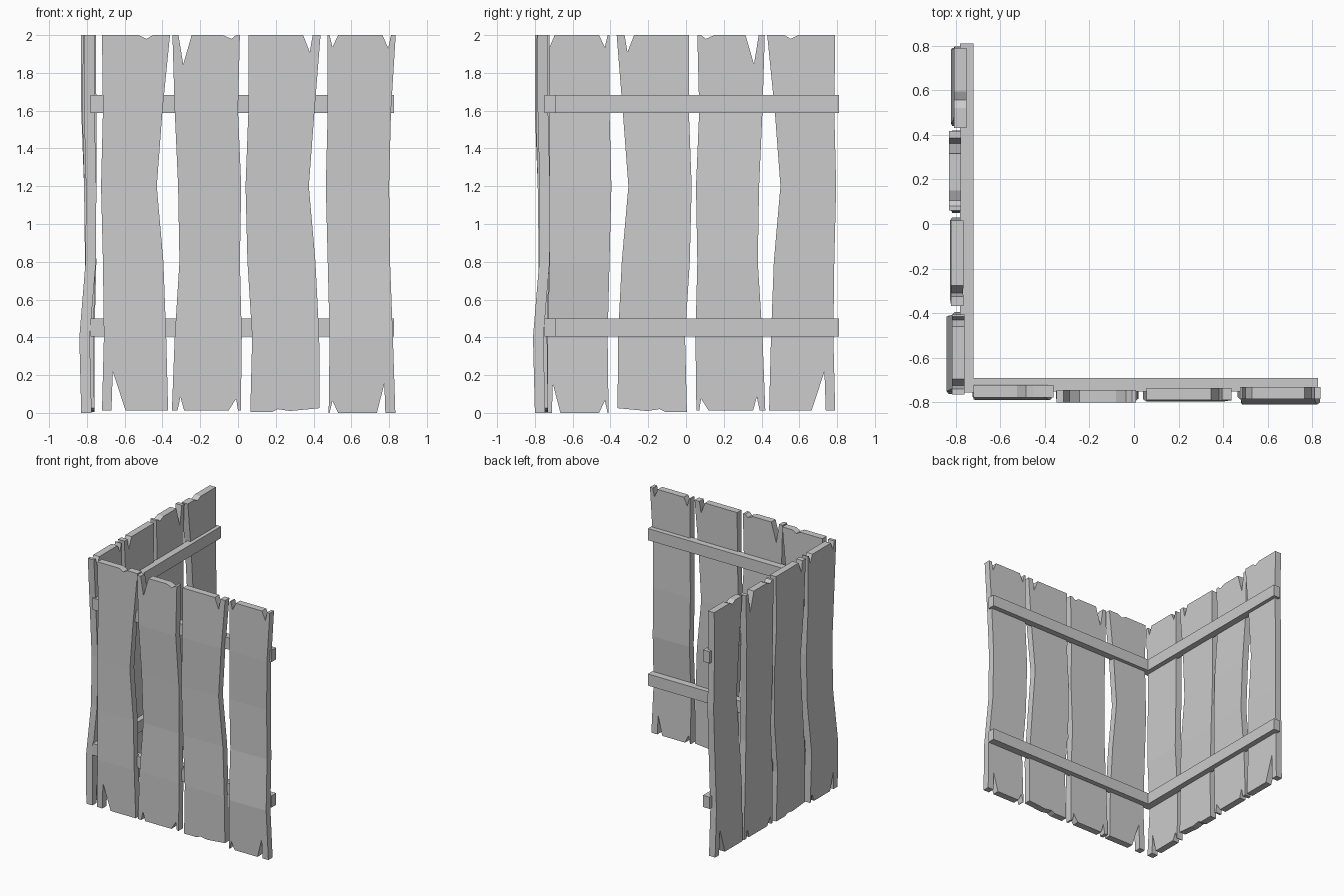
import bpy, bmesh
from mathutils import Matrix

if "Cube" in bpy.data.objects:
    bpy.data.objects.remove(bpy.data.objects["Cube"])

LEVELS = [0.0, 0.4, 0.8, 1.2, 1.6, 2.0]
THICK = 0.055

# Each plank: left/right edge x at each level, front y at each level,
# bottom points (left to right) and top points (right to left)
PLANKS = [
    dict(left=[-.72, -.71, -.715, -.725, -.715, -.72],
         right=[-.37, -.38, -.395, -.43, -.40, -.36],
         bow=[-.785, -.79, -.78, -.775, -.775, -.777], base=.012,
         bottom=[(-.67, .012), (-.663, .22), (-.595, .012)],
         top=[(-.45, 2), (-.485, 1.98), (-.525, 2)]),
    dict(left=[-.35, -.335, -.31, -.317, -.335, -.347],
         right=[.015, .02, .01, .017, .0, .01],
         bow=[-.785, -.785, -.775, -.785, -.80, -.80], base=.012,
         bottom=[(-.32, .012), (-.305, .085), (-.285, .012),
                 (-.05, .012), (-.01, .075), (.0, .012)],
         top=[(-.01, 2), (-.035, 1.98), (-.08, 2),
              (-.245, 2), (-.29, 1.845), (-.315, 2)]),
    dict(left=[.065, .075, .05, .04, .055, .055],
         right=[.433, .43, .41, .375, .405, .437],
         bow=[-.785, -.79, -.78, -.785, -.795, -.79], base=.005,
         bottom=[(.18, .005), (.21, .02), (.275, .01), (.432, .025)],
         top=[(.395, 2), (.38, 1.91), (.345, 2)]),
    dict(left=[.48, .485, .475, .465, .475, .475],
         right=[.833, .82, .805, .80, .81, .835],
         bow=[-.80, -.81, -.777, -.775, -.785, -.785], base=.0,
         bottom=[(.485, 0), (.50, .065), (.53, 0),
                 (.735, 0), (.775, .155), (.78, 0)],
         top=[(.81, 2), (.795, 1.93), (.765, 2),
              (.53, 2), (.50, 1.935), (.485, 2)]),
]


def bow_at(bow, z):
    i = min(int(z / 0.4 + 1e-5), 4)
    t = (z - LEVELS[i]) / 0.4
    return bow[i] * (1 - t) + bow[i + 1] * t


def finish(bm, name, matrix):
    bmesh.ops.recalc_face_normals(bm, faces=bm.faces)
    me = bpy.data.meshes.new(name)
    bm.to_mesh(me)
    bm.free()
    ob = bpy.data.objects.new(name, me)
    ob.matrix_world = matrix
    bpy.context.collection.objects.link(ob)


# Warped plank: outline, cut across at each level, thickened, then bowed
def plank(name, p, matrix):
    bm = bmesh.new()
    pts = [(p['left'][0], p['base'])] + p['bottom']
    if p['bottom'][-1][0] < p['right'][0] - .002:
        pts.append((p['right'][0], p['base']))
    pts += list(zip(p['right'][1:], LEVELS[1:])) + p['top']
    pts += list(zip(p['left'][:0:-1], LEVELS[:0:-1]))
    bm.faces.new([bm.verts.new((x, 0, z)) for x, z in pts])
    for z in LEVELS[1:-1]:
        bmesh.ops.bisect_plane(bm, geom=bm.verts[:] + bm.edges[:] + bm.faces[:],
                               dist=1e-5, plane_co=(0, 0, z), plane_no=(0, 0, 1))
    ext = bmesh.ops.extrude_face_region(bm, geom=bm.faces[:], use_keep_orig=True)
    for v in ext['geom']:
        if isinstance(v, bmesh.types.BMVert):
            v.co.y += THICK
    for v in bm.verts:
        v.co.y += bow_at(p['bow'], v.co.z)
    finish(bm, name, matrix)


# Straight cross rail behind the planks
def rail(name, z0, z1, matrix):
    bm = bmesh.new()
    size = Matrix.Diagonal((1.565, .06, z1 - z0, 1))
    bmesh.ops.create_cube(bm, size=1,
                          matrix=Matrix.Translation((.043, -.72, (z0 + z1) / 2)) @ size)
    finish(bm, name, matrix)


# Side wall is the front wall turned a quarter turn around the corner
turn = Matrix(((0, 1, 0, -.03), (-1, 0, 0, .07), (0, 0, 1, 0), (0, 0, 0, 1)))
for wall, m in (("front", Matrix.Identity(4)), ("side", turn)):
    for i, p in enumerate(PLANKS):
        plank(f"{wall}_plank_{i + 1}", p, m)
    rail(f"{wall}_lower_rail", .405, .50, m)
    rail(f"{wall}_upper_rail", 1.587, 1.682, m)
